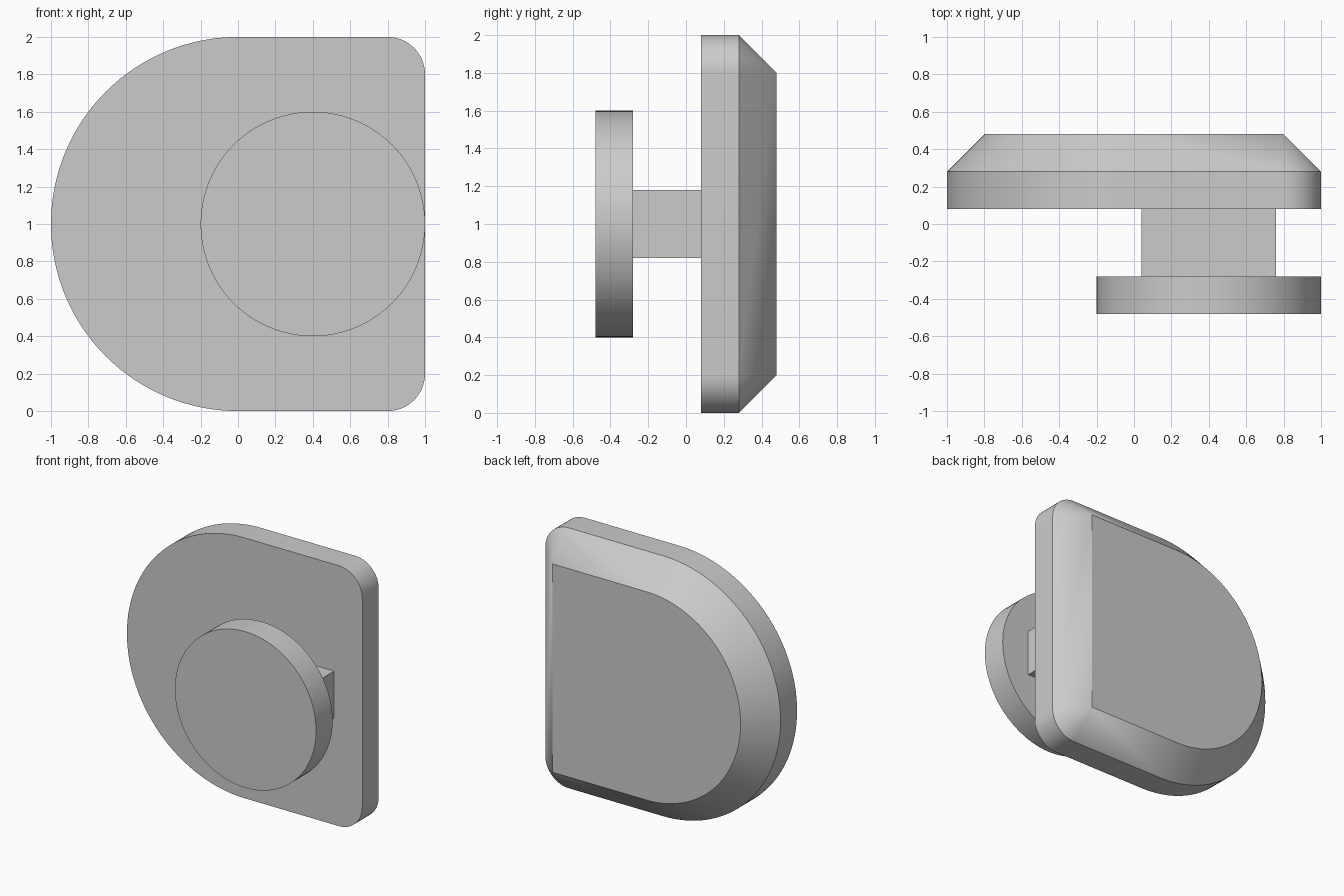
import bpy
import bmesh
from math import cos, sin, pi, radians

default = bpy.data.objects.get("Cube")
if default:
    bpy.data.objects.remove(default, do_unlink=True)

# Single plain grey
grey = bpy.data.materials.new("plain grey")
grey.use_nodes = True
colour = (0.6, 0.6, 0.6, 1)
grey.diffuse_color = colour
grey.node_tree.nodes["Principled BSDF"].inputs["Base Color"].default_value = colour


def arc(cx, cz, r, start, end, steps):
    """Points of an arc in the x-z plane, angles in degrees."""
    angles = [radians(start + (end - start) * i / steps) for i in range(steps + 1)]
    return [(cx + r * cos(a), cz + r * sin(a)) for a in angles]


def loft(name, sections):
    """Skin matching x-z outlines placed at successive y depths, with capped ends."""
    bm = bmesh.new()
    rings = [[bm.verts.new((x, y, z)) for x, z in pts] for y, pts in sections]
    n = len(rings[0])
    for a, b in zip(rings, rings[1:]):
        for i in range(n):
            j = (i + 1) % n
            bm.faces.new((a[i], a[j], b[j], b[i]))
    bm.faces.new(rings[0])
    bm.faces.new(rings[-1])
    bmesh.ops.remove_doubles(bm, verts=bm.verts, dist=0.0001)
    bmesh.ops.recalc_face_normals(bm, faces=bm.faces)
    mesh = bpy.data.meshes.new(name)
    bm.to_mesh(mesh)
    bm.free()
    mesh.shade_smooth()
    mesh.set_sharp_from_angle(angle=radians(30))
    mesh.materials.append(grey)
    obj = bpy.data.objects.new(name, mesh)
    bpy.context.collection.objects.link(obj)
    return obj


def plate_outline(inset):
    """Half-round outline with filleted square corners, shrunk by the inset."""
    fillet = 0.2 - inset
    return (arc(0, 1, 1 - inset, 90, 270, 64)
            + arc(0.8, 0.2, fillet, 270, 360, 16)
            + arc(0.8, 1.8, fillet, 0, 90, 16))


# Back plate: straight rim, then a chamfer whose corners meet at a point
loft("back_plate", [(0.08, plate_outline(0)),
                    (0.28, plate_outline(0)),
                    (0.48, plate_outline(0.2))])

# Rectangular stem
stem = [(0.04, 0.82), (0.76, 0.82), (0.76, 1.18), (0.04, 1.18)]
loft("stem", [(-0.28, stem), (0.08, stem)])

# Round front disc
disc = arc(0.4, 1, 0.6, 0, 360, 96)[:-1]
loft("front_disc", [(-0.48, disc), (-0.28, disc)])
